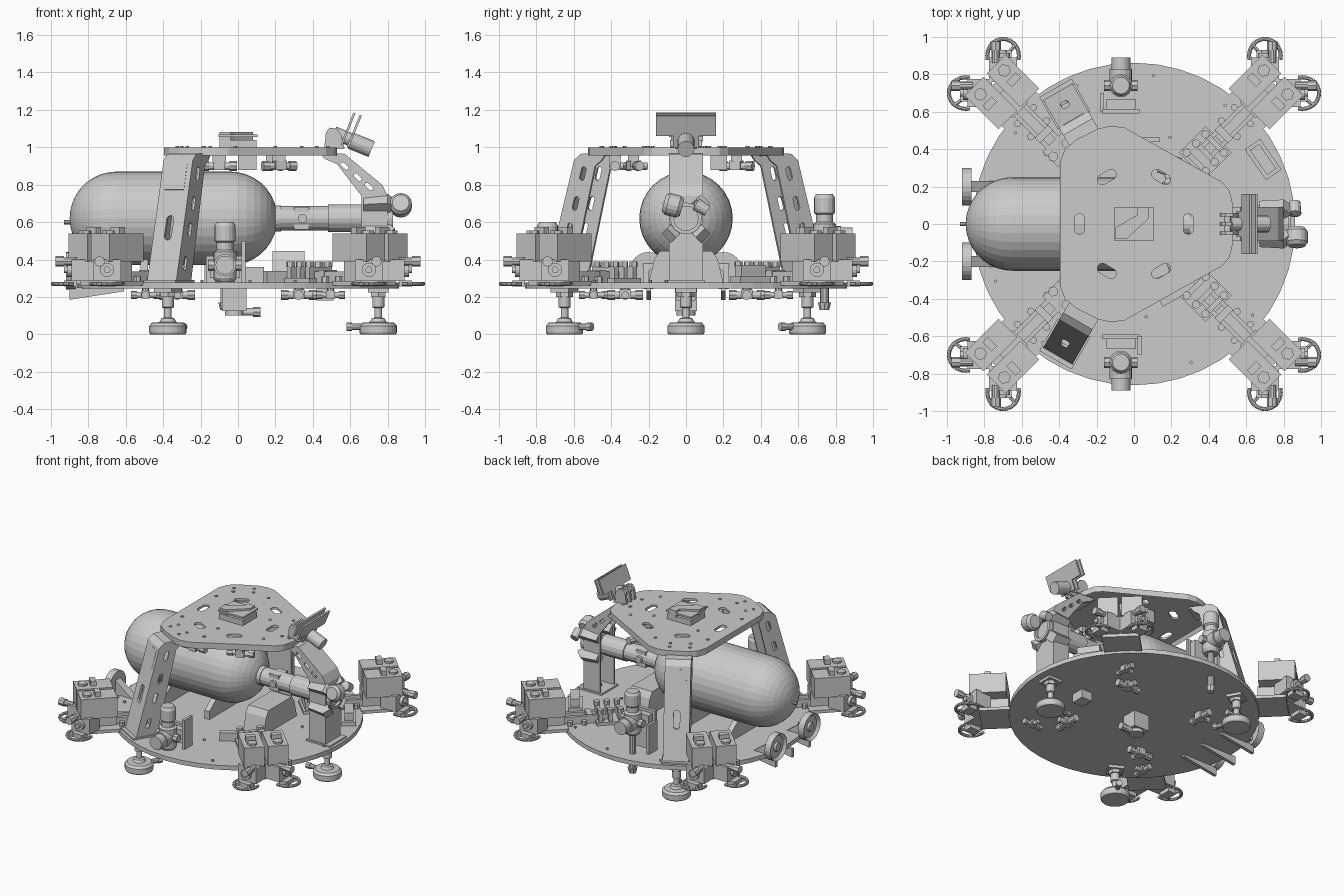
import bpy, bmesh
from math import pi, sin, cos, radians
from mathutils import Matrix, Vector

if "Cube" in bpy.data.objects:
    bpy.data.objects.remove(bpy.data.objects["Cube"])

parts = {}
I = Matrix.Identity(4)
T = lambda x, y, z: Matrix.Translation((x, y, z))
R = lambda deg, ax='Z': Matrix.Rotation(radians(deg), 4, ax)


def put(name, bm, M):
    """Append a temporary bmesh to the named part."""
    bmesh.ops.transform(bm, matrix=M, verts=bm.verts)
    bmesh.ops.recalc_face_normals(bm, faces=bm.faces)
    me = bpy.data.meshes.new("tmp")
    bm.to_mesh(me)
    bm.free()
    parts.setdefault(name, bmesh.new()).from_mesh(me)
    bpy.data.meshes.remove(me)


def box(name, x0, x1, y0, y1, z0, z1, M=I):
    bm = bmesh.new()
    bmesh.ops.create_cube(bm, size=1)
    S = Matrix.Diagonal((x1 - x0, y1 - y0, z1 - z0, 1))
    put(name, bm, M @ T((x0 + x1) / 2, (y0 + y1) / 2, (z0 + z1) / 2) @ S)


def cyl(name, a, b, r, M=I, n=16, r2=None):
    a, b = Vector(a), Vector(b)
    bm = bmesh.new()
    bmesh.ops.create_cone(bm, cap_ends=True, segments=n, radius1=r, radius2=r if r2 is None else r2, depth=(b - a).length)
    rot = Vector((0, 0, 1)).rotation_difference(b - a).to_matrix().to_4x4()
    put(name, bm, M @ Matrix.Translation((a + b) / 2) @ rot)


def prism(name, pts, y0, y1, M=I, recess=0):
    """Profile in x-z, extruded along y; recess hollows the y1 side."""
    bm = bmesh.new()
    f = bm.faces.new([bm.verts.new((x, y0, z)) for x, z in pts])
    g = bmesh.ops.extrude_face_region(bm, geom=[f])['geom']
    bmesh.ops.translate(bm, vec=(0, y1 - y0, 0), verts=[v for v in g if isinstance(v, bmesh.types.BMVert)])
    bmesh.ops.recalc_face_normals(bm, faces=bm.faces)
    if recess:
        cap = [v for v in g if isinstance(v, bmesh.types.BMFace)][0]
        bmesh.ops.inset_region(bm, faces=[cap], thickness=0.015)
        bmesh.ops.translate(bm, vec=(0, recess, 0), verts=cap.verts)
    put(name, bm, M)


def lathe(name, prof, M=I, n=32):
    """Revolve an (r, z) profile around z."""
    bm = bmesh.new()
    vs = [bm.verts.new((r, 0, z)) for r, z in prof]
    es = [bm.edges.new(p) for p in zip(vs, vs[1:])]
    bmesh.ops.spin(bm, geom=vs + es, axis=(0, 0, 1), cent=(0, 0, 0), angle=2 * pi, steps=n)
    bmesh.ops.remove_doubles(bm, verts=bm.verts, dist=1e-5)
    put(name, bm, M)


def slot(name, L, W, d, M):
    pts = [(W / 2 * cos(a), W / 2 * sin(a) + (L - W) / 2 * (1 if sin(a) > 0 else -1))
           for a in [pi / 12 + i * pi / 6 for i in range(12)]]
    prism(name, pts, -d, d, M)


def bolt(name, x, y, z, M=I, r=0.014, h=0.015):
    cyl(name, (x, y, z), (x, y, z + h), r, M, 6)


def valve(name, M, s=1.0):
    """Small cross-shaped valve about the local origin."""
    M = M @ Matrix.Scale(s, 4)
    box(name, -.03, .03, -.03, .03, -.022, .03, M)
    cyl(name, (-.08, 0, 0), (.08, 0, 0), .02, M, 12)
    for e in (-1, 1):
        cyl(name, (e * .055, 0, 0), (e * .095, 0, 0), .027, M, 8)
    cyl(name, (0, 0, 0), (0, .075, 0), .02, M, 12)
    cyl(name, (0, 0, 0), (0, 0, .06), .024, M, 8)


# Base disc and bolts
cyl("base_disc", (0, 0, .245), (0, 0, .278), .862, n=44)
for i in range(24):
    a = i * pi / 12 + .13
    bolt("base_bolts", cos(a) * (.8 if i % 2 else .5), sin(a) * (.8 if i % 2 else .5), .275, r=.009)

# Tank, nose pipe and cradle
arc = [(sin(i * pi / 18) * .25, cos(i * pi / 18) * .25) for i in range(10)]
prof = [(r, -.04 + h) for r, h in arc] + [(r, -.65 - h) for r, h in reversed(arc)]
lathe("tank", prof, T(0, 0, .62) @ R(90, 'Y'))
cyl("tank_tip", (-.93, 0, .6), (-.88, 0, .6), .012, n=8)
for x0, x1, r in ((.19, .23, .07), (.2, .5, .065), (.48, .68, .074)):
    cyl("tank_pipe", (x0, 0, .62), (x1, 0, .62), r)
box("tank_pipe", .3, .38, -.055, .055, .56, .68)
cyl("tank_pipe", (.345, -.08, .62), (.345, .08, .62), .025)
for x in (-.5, -.12):
    prism("tank_cradle", [(-.2, .275), (.2, .275), (.2, .34), (.12, .4), (0, .372), (-.12, .4), (-.2, .34)],
          -.02, .02, T(x, 0, 0) @ R(90))

# Top deck: rounded triangle with a folded rim, slots, bolts and hatch
half = [(.53, .1), (.51, .18), (.47, .225), (-.05, .515), (-.12, .525), (-.19, .51), (-.31, .45), (-.37, .4), (-.395, .33)]
prism("top_deck", half + [(x, -y) for x, y in reversed(half)], -1.0, -.955, R(-90, 'X'), recess=-.028)
for i in range(6):
    slot("deck_slot_cutter", .11, .055, .06, R(60 * i) @ T(.29, 0, .99) @ R(90, 'X'))
for k in range(3):
    for r, t in ((.42, .07), (.42, -.07), (.48, .07), (.48, -.07), (.2, .1), (.34, .18), (.34, -.18)):
        bolt("deck_bolts", r, t, .998, R(120 * k), .011, .008)
box("hatch", -.1, .1, -.085, .085, 1.0, 1.04)
box("hatch", -.105, .105, -.09, .09, 1.055, 1.068)
prism("hatch", [(-.1, -.08), (-.04, -.08), (.08, .03), (.08, .09), (.02, .09), (.02, .05), (-.1, -.02)], -1.082, -1.03, R(-90, 'X'))

# Three hollow legs: side plates, outer skin and feet
straight = ([(.82, .27), (.64, .93), (.6, .965), (.44, .972)], [(.47, .93), (.51, .9), (.66, .27)])
bent = ([(.80, .27), (.80, .74), (.77, .80), (.57, .965), (.44, .972)], [(.46, .94), (.53, .91), (.66, .74), (.66, .27)])
for ang, (out, inn) in ((0, bent), (120, straight), (240, straight)):
    M = R(ang)
    for y in (-.09, .076):
        prism("leg_side_plates", out + inn, y, y + .014, M)
    skin = out + [(x - .014, z - .014 * (i > 0)) for i, (x, z) in reversed(list(enumerate(out)))]
    prism("leg_skin", skin, -.088, .088, M)
    sl = [(.70, .79, -48), (.64, .84, -48), (.57, .9, -48)] if ang == 0 else \
         [(.72, .38, -15), (.67, .56, -15), (.63, .7, -15), (.585, .86, -15)]
    for x, z, t in sl:
        slot("leg_slot_cutter", .05 if ang == 0 else .075, .022 if ang == 0 else .03, .15, M @ T(x, 0, z) @ R(t, 'Y'))
    if ang:
        slot("skin_slot_cutter", .13, .045, .05, M @ T(.735, 0, .57) @ R(90))
        box("leg_panel", -.01, .004, -.06, .06, -.07, .07, M @ T(.662, 0, .84) @ R(-15, 'Y'))
    box("leg_base", .64, .84, -.1, .1, .272, .29, M)
    bolt("leg_base", .74, 0, .29, M, .03, .02)
    F = M @ T(.75, 0, 0)
    lathe("foot", [(0, 0), (.094, 0), (.1, .01), (.1, .045), (.085, .062), (.045, .065), (.035, .085), (.02, .09),
                   (.02, .14), (.032, .145), (.032, .2), (.022, .205), (.022, .25), (0, .25)], F, 24)
    box("foot_flange", -.055, .055, -.055, .055, .225, .248, F)
    cyl("foot_flange", (0, 0, .2), (0, 0, .226), .045, F, 6)
    cyl("foot_sensor", (-.15, 0, .04), (-.08, 0, .04), .018, F, 10)
    cyl("foot_sensor", (-.17, 0, .04), (-.14, 0, .04), .023, F, 8)

# Collar around the bent leg with four diagonal pads and a side lamp
lathe("leg_collar", [(.085, 0), (.085, .04), (.065, .04), (.065, .02), (0, .02)], T(.79, 0, .62) @ R(90, 'Y'), 16)
for k in range(4):
    D = T(0, 0, .62) @ R(45 + 90 * k, 'X')
    prism("leg_collar", [(.67, .08), (.81, .08), (.84, .11), (.8, .15), (.67, .14)], -.035, .035, D)
lathe("leg_lamp", [(0, -.05), (.045, -.05), (.06, -.03), (.06, .03), (.045, .05), (0, .05)], T(.87, -.07, .69) @ R(75, 'X'), 16)
lathe("leg_lamp", [(0, -.04), (.03, -.04), (.035, .03), (0, .04)], T(.86, .08, .68) @ R(60, 'X'), 12)

# Tilted camera with twin panels
for y in (-.05, 0, .05):
    prism("camera_hinge", [(.46, .99), (.57, .99), (.55, 1.07), (.53, 1.1), (.49, 1.105), (.47, 1.08)], y - .01, y + .01)
cyl("camera_hinge", (.5, -.06, 1.07), (.5, .06, 1.07), .02)
C = T(.6, 0, 1.08) @ R(22, 'Y')
for x in (-.018, .018):
    box("camera_panel", x - .006, x + .006, -.16, .16, -.01, .105, C)
    box("camera_panel", x - .006, x + .006, -.07, .07, -.08, -.01, C)
cyl("camera_body", (-.08, 0, -.035), (.04, 0, -.035), .035, C)
cyl("camera_body", (.02, 0, -.04), (.14, 0, -.04), .045, C)

# Corner thruster pods: arms, boxes, valves and ring guards
for k in range(4):
    M = R(45 + 90 * k)
    for s in (-1, 1):
        box("pod_arm", .54, 1.0, s * .035 - .012, s * .035 + .012, .275, .335, M)
        box("pod_box", .87, 1.125, min(s * .012, s * .155), max(s * .012, s * .155), .39, .54, M)
        bolt("pod_box", 1.07, s * .09, .54, M, .035, .015)
        box("pod_box", .98, 1.02, s * .09 - .035, s * .09 + .035, .54, .575, M)
        for d in (.6, .72, .82):
            bolt("pod_bolts", d, s * .06, .278, M, .02, .03)
        G = R(90 * k + (90 if s > 0 else 0))
        L = s * -.7
        box("pod_bracket", .76, .89, L - .075, L + .075, .285, .40, G)
        cyl("pod_nozzle", (.88, L, .345), (.915, L, .345), .038, G)
        cyl("pod_nozzle", (.9, L, .345), (.93, L, .345), .018, G)
        cyl("pod_nozzle", (.86, L - s * .04, .39), (.96, L - s * .04, .39), .022, G, 10)
        cyl("pod_nozzle", (.93, L - s * .04, .39), (.975, L - s * .04, .39), .028, G, 8)
        arcp = [(.9 + .09 * cos(a), L + .085 * sin(a), .27) for a in [radians(-105 + 17.5 * i) for i in range(13)]]
        for a, b in zip(arcp, arcp[1:]):
            cyl("ring_guard", a, b, .011, G, 8)
        for t in (-50, 50):
            a = radians(t)
            cyl("ring_guard", (.88, L, .27), (.9 + .09 * cos(a), L + .085 * sin(a), .27), .01, G, 6)
        box("ring_guard", .86, .93, L - .045, L + .045, .255, .287, G)
    box("pod_arm", .84, 1.06, -.13, .13, .262, .285, M)
    box("pod_arm", .66, .7, -.05, .05, .3, .345, M)
    box("pod_arm", .86, 1.0, -.06, .06, .28, .4, M)
    # inner ends of the arms: racks on the +x side, small joints on the other
    if k in (0, 3):
        box("inner_rack", .44, .64, -.1, .1, .275, .3, M)
        for d in (.47, .54, .61):
            box("inner_rack", d - .014, d + .014, -.085, .085, .3, .36, M)
            for t in (-.07, .07):
                bolt("inner_rack", d, t, .36, M, .024, .03)
    else:
        box("inner_joint", .5, .62, -.07, .07, .275, .33, M)
        for t in (-.05, .05):
            bolt("inner_joint", .56, t, .33, M, .028, .04)
    # valves hanging under the disc
    valve("under_valve", M @ T(.46, 0, .21) @ R(-45))
    valve("under_valve", M @ T(.7, 0, .21) @ R(45), .8)

# Central sensor and small box beneath
box("belly_sensor", -.085, .045, -.06, .06, .125, .246)
cyl("belly_sensor", (-.02, 0, .1), (-.02, 0, .13), .05)
cyl("belly_sensor", (-.02, 0, .12), (.1, 0, .12), .02)
cyl("belly_sensor", (.08, 0, .12), (.12, 0, .12), .027, n=8)
box("belly_box", .42, .51, -.05, .05, .18, .246)

# Upright side thrusters, the rear one raised
for s in (-1, 1):
    dz = .15 if s > 0 else 0
    M = R(0 if s > 0 else 180) @ T(-.07 * s, 0, 0)
    box("side_mount", -.1, .1, .59, .615, .275, .42 + dz, M)
    box("side_mount", -.08, .08, .615, .665, .3, .4 + dz, M)
    box("side_mount", -.11, -.09, .6, .7, .275, .5, M)
    U = M @ T(0, .74, dz)
    lathe("side_thruster", [(0, .28), (.05, .28), (.062, .3), (.062, .44), (.045, .45), (.045, .49), (.056, .5),
                            (.056, .58), (.045, .6), (0, .6)], U, 16)
    cyl("side_thruster", (0, 0, .37), (0, .09, .37), .06, U)
    cyl("side_thruster", (0, .09, .37), (0, .15, .37), .05, U)
    cyl("side_thruster", (-.09, 0, .37), (.09, 0, .37), .03, U, 8)
    if s > 0:
        cyl("side_drain", (0, .74, .17), (0, .74, .45), .024, M, 10)
        cyl("side_drain", (0, .74, .13), (0, .74, .17), .025, M, 8, .035)

# Equipment on the disc
prism("power_unit", [(-.2, .275), (.2, .275), (.17, .4), (.14, .445), (-.14, .445), (-.17, .4)], -.085, .085, T(.27, 0, 0) @ R(90))
E = T(.69, .345, 0) @ R(-55)
box("deck_unit", -.1, .1, -.05, .05, .275, .31, E)
box("deck_unit", -.08, .08, -.03, .03, .31, .37, E)
box("cable_bar", -.11, .1, -.02, .02, .275, .34, T(.24, -.37, 0) @ R(30))
box("cable_bar", -.02, .14, -.012, .012, .275, .36, T(0, .45, 0))

# Fittings hanging under the top deck
for x, y, a in ((.22, -.28, 20), (-.1, -.38, 0), (.2, .27, 70)):
    valve("deck_valve", T(x, y, .9) @ R(a))
    box("deck_valve", x - .035, x + .035, y - .03, y + .03, .925, .975)
for x in (.05, .2):
    box("deck_box", x - .05, x + .05, .13, .22, .88, .975)

# Left-end wheels on brackets and the wedge ribs below
for y in (-.2, .2):
    lathe("end_wheel", [(0, -.015), (.03, -.015), (.035, 0), (.08, 0), (.1, -.02), (.1, .03), (0, .03)], T(-.9, y, .34) @ R(90, 'Y'), 24)
    prism("end_bracket", [(-.88, .27), (-.72, .27), (-.87, .38), (-.88, .38)], y - .03, y + .03)
for y in (-.2, 0, .2):
    prism("wedge_rib", [(-.9, .185), (-.61, .23), (-.61, .25), (-.9, .25)], y - .012, y + .012)

# Turn the collected parts into objects
objs = {}
for name, bm in parts.items():
    me = bpy.data.meshes.new(name)
    bm.to_mesh(me)
    bm.free()
    objs[name] = ob = bpy.data.objects.new(name, me)
    bpy.context.collection.objects.link(ob)
for tgt, cut in (("top_deck", "deck_slot_cutter"), ("leg_side_plates", "leg_slot_cutter"), ("leg_skin", "skin_slot_cutter")):
    m = objs[tgt].modifiers.new("slots", 'BOOLEAN')
    m.object, m.operation, m.solver = objs[cut], 'DIFFERENCE', 'EXACT'
    objs[cut].hide_render = True
    objs[cut].hide_set(True)
